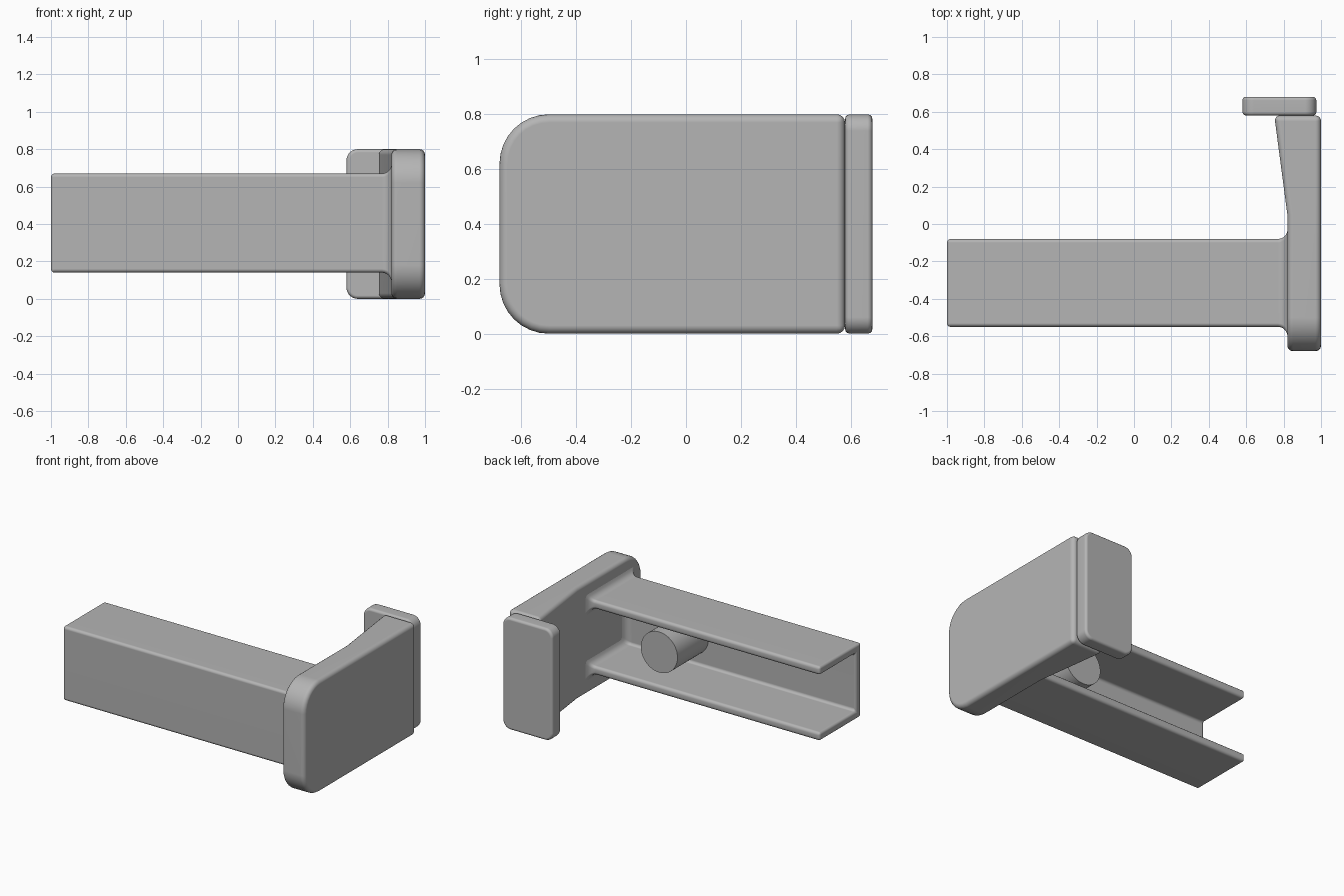
import bpy, bmesh, math
from mathutils import Vector

if "Cube" in bpy.data.objects:
    bpy.data.objects.remove(bpy.data.objects["Cube"], do_unlink=True)

GREY = (0.46, 0.46, 0.46, 1)
grey = bpy.data.materials.new("plain grey")
grey.use_nodes = True
grey.diffuse_color = GREY
grey.node_tree.nodes["Principled BSDF"].inputs["Base Color"].default_value = GREY


def finish(name, bm, bevel=0.0, segments=4):
    """Turn a bmesh into a smooth object with rounded edges."""
    bmesh.ops.recalc_face_normals(bm, faces=bm.faces)
    mesh = bpy.data.meshes.new(name)
    bm.to_mesh(mesh)
    bm.free()
    mesh.materials.append(grey)
    ob = bpy.data.objects.new(name, mesh)
    bpy.context.collection.objects.link(ob)
    bpy.ops.object.select_all(action='DESELECT')
    ob.select_set(True)
    bpy.context.view_layer.objects.active = ob
    if bevel:
        mesh.shade_smooth()
        mod = ob.modifiers.new("rounded edges", 'BEVEL')
        mod.width, mod.segments = bevel, segments
        mod.limit_method, mod.angle_limit = 'ANGLE', math.radians(30)
        ob.modifiers.new("clean shading", 'WEIGHTED_NORMAL')
    else:
        bpy.ops.object.shade_smooth_by_angle(angle=math.radians(30))
    return ob


def arc(cx, cy, r, start, steps=8):
    """Quarter circle, counter-clockwise from the start angle in degrees."""
    angles = [math.radians(start + 90 * i / steps) for i in range(steps + 1)]
    return [(cx + r * math.cos(a), cy + r * math.sin(a)) for a in angles]


def loft(bm, rings):
    """Join rings of points with quads; return the vertex rings."""
    loops = [[bm.verts.new(p) for p in ring] for ring in rings]
    for a, b in zip(loops, loops[1:]):
        for i in range(len(a)):
            j = (i + 1) % len(a)
            bm.faces.new((a[i], a[j], b[j], b[i]))
    return loops


# End plate: rounded front corners, inner side thickening towards the back
FRONT, BACK, KNEE, R = -0.68, 0.58, 0.05, 0.18
outline = (arc(FRONT + R, 0.8 - R, R, 90) + arc(FRONT + R, R, R, 180)
           + [(KNEE, 0), (BACK, 0), (BACK, 0.8), (KNEE, 0.8)])


def inner_x(y):
    return 0.82 - 0.07 * max(0, y - KNEE) / (BACK - KNEE)


bm = bmesh.new()
outer, inner = loft(bm, [[(1, y, z) for y, z in outline],
                         [(inner_x(y), y, z) for y, z in outline]])
for loop in (outer, inner):
    bm.faces.new(loop[-4:])
    bm.faces.new(loop[:-4] + [loop[-4], loop[-1]])
finish("end_plate", bm, 0.03)

# Back pad: rounded slab across the end of the plate
x0, x1, r = 0.58, 0.975, 0.06
outline = (arc(x1 - r, 0.8 - r, r, 0) + arc(x0 + r, 0.8 - r, r, 90)
           + arc(x0 + r, r, r, 180) + arc(x1 - r, r, r, 270))
bm = bmesh.new()
for loop in loft(bm, [[(x, y, z) for x, z in outline] for y in (0.58, 0.68)]):
    bm.faces.new(loop)
finish("back_pad", bm, 0.018, 3)

# Channel beam: C section open to the back, flaring where it meets the plate
Y0, Y1, Z0, Z1, WALL, FLARE = -0.55, -0.08, 0.14, 0.67, 0.06, 0.05


def c_section(x, d):
    """C outline grown outwards by d on every side."""
    a, b, c, e, w = Y0 - d, Y1 + d, Z0 - d, Z1 + d, WALL + 2 * d
    return [Vector((x, y, z)) for y, z in (
        (a, c), (b, c), (b, c + w), (a + w, c + w),
        (a + w, e - w), (b, e - w), (b, e), (a, e))]


rings = [c_section(-1, 0)]
for i in range(7):
    t = math.radians(15 * i)
    rings.append(c_section(0.82 - FLARE + FLARE * math.sin(t),
                           FLARE * (1 - math.cos(t))))
rings[-1] = [p + Vector((0.004, 0, 0)) for p in rings[-1]]
bm = bmesh.new()
loops = loft(bm, rings)
bm.faces.new(loops[0])
finish("channel_beam", bm, 0.018, 3)

# Round peg inside the channel, standing on its front wall
bm = bmesh.new()
bmesh.ops.create_cone(bm, cap_ends=True, segments=48, radius1=0.145,
                      radius2=0.145, depth=0.38)
peg = finish("inner_peg", bm)
peg.location = (0.31, -0.33, 0.405)
peg.rotation_euler.x = math.pi / 2
